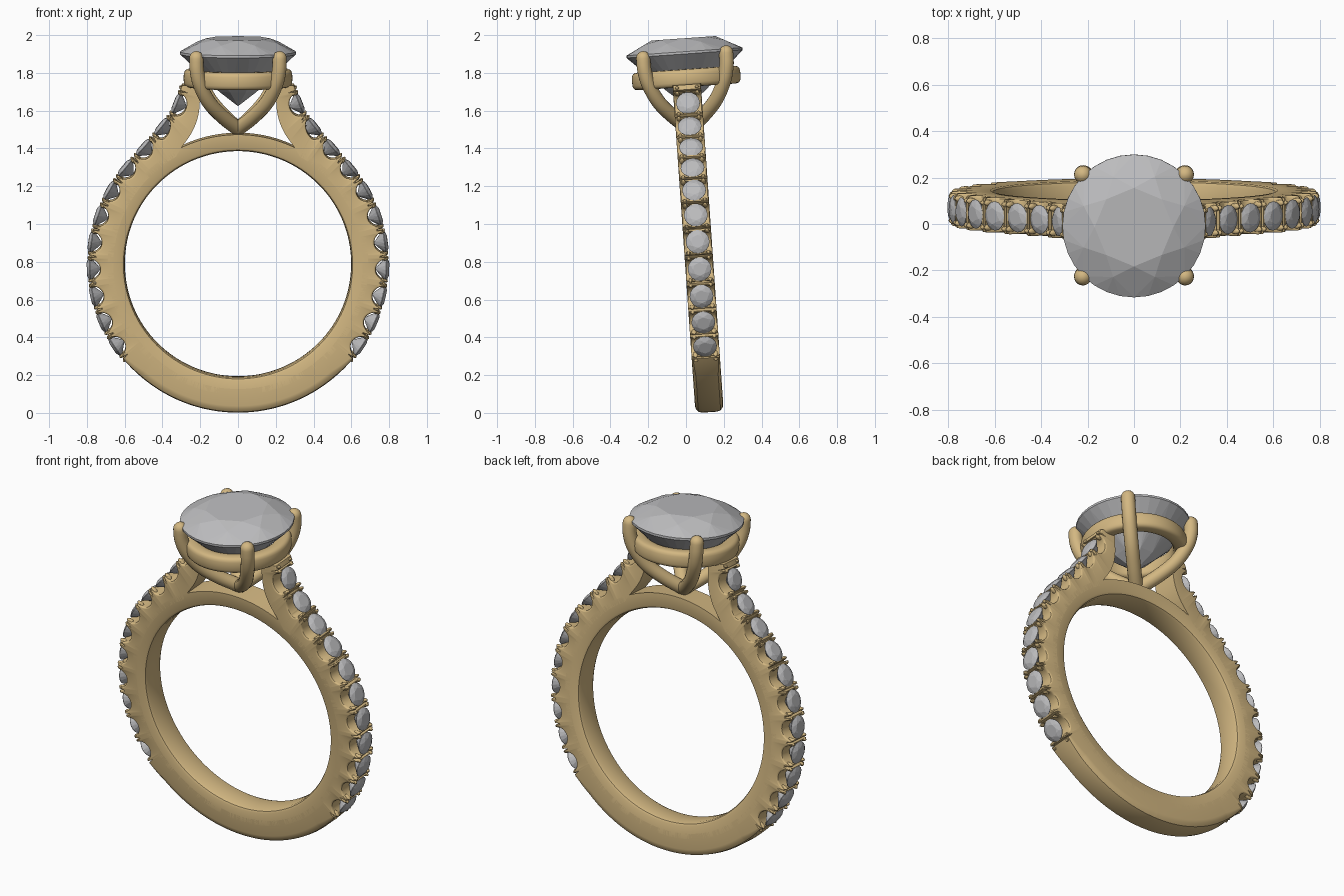
import bpy, bmesh, math
from mathutils import Vector, Matrix

if "Cube" in bpy.data.objects:
    bpy.data.objects.remove(bpy.data.objects["Cube"])

# The whole ring leans slightly towards the front
LEAN = Matrix.Translation((0, 0.07, 0.79)) @ Matrix.Rotation(math.radians(4), 4, 'X')
HALF = 0.075  # half width of the band


def material(name, rgb):
    m = bpy.data.materials.new(name)
    m.diffuse_color = (*rgb, 1)
    m.use_nodes = True
    m.node_tree.nodes["Principled BSDF"].inputs["Base Color"].default_value = m.diffuse_color
    return m


GOLD = material("gold", (0.65, 0.475, 0.222))
STONE = material("clear stone", (0.50, 0.50, 0.51))


def finish(bm, name, mat, smooth=True, mirror=False):
    bmesh.ops.recalc_face_normals(bm, faces=bm.faces)
    me = bpy.data.meshes.new(name)
    bm.to_mesh(me)
    bm.free()
    me.materials.append(mat)
    if smooth:
        me.shade_smooth()
        me.set_sharp_from_angle(angle=math.radians(35))
    ob = bpy.data.objects.new(name, me)
    bpy.context.collection.objects.link(ob)
    ob.matrix_world = LEAN
    if mirror:
        ob.modifiers.new("mirror", 'MIRROR').merge_threshold = 0.0005
    return ob


def bridge(bm, rings, closed=False, cap=(False, False)):
    """Skin a list of equal closed vertex rings."""
    loops = [[bm.verts.new(p) for p in r] for r in rings]
    n = len(loops[0])
    for i in range(len(loops) - (0 if closed else 1)):
        a, b = loops[i], loops[(i + 1) % len(loops)]
        for j in range(n):
            k = (j + 1) % n
            bm.faces.new((a[j], a[k], b[k], b[j]))
    if cap[0]:
        bm.faces.new(loops[0])
    if cap[1]:
        bm.faces.new(loops[-1])


def lathe(name, profile, axis, steps=96):
    """Turn a closed (radius, height) profile around the y or z axis."""
    rings = []
    for i in range(steps):
        a = math.tau * i / steps
        c, s = math.cos(a), math.sin(a)
        rings.append([(r * c, h, r * s) if axis == 'Y' else (r * c, r * s, h)
                      for r, h in profile])
    bm = bmesh.new()
    bridge(bm, rings, closed=True)
    return finish(bm, name, GOLD)


def gem(bm, matrix, sides):
    """Round brilliant of radius 1 built as a convex hull."""
    pts = []
    for n, r, z, turn in ((8, 0.55, 0.25, 0), (8, 0.76, 0.172, 0.5), (sides, 1, 0.02, 0),
                          (sides, 1, -0.02, 0), (8, 0.35, -0.66, 0.5), (1, 0, -0.92, 0)):
        for i in range(n):
            a = math.tau * (i + turn) / n
            pts.append((r * math.cos(a), r * math.sin(a), z))
    verts = [bm.verts.new(matrix @ Vector(p)) for p in pts]
    bmesh.ops.convex_hull(bm, input=verts)


def spline(pts, per=10):
    """Catmull-Rom curve through 2D points."""
    P = [Vector(p) for p in pts]
    P = [2 * P[0] - P[1]] + P + [2 * P[-1] - P[-2]]
    out = []
    for i in range(1, len(P) - 2):
        a, b, c, d = P[i - 1:i + 3]
        for k in range(per):
            t = k / per
            out.append(0.5 * (2 * b + (c - a) * t + (2 * a - 5 * b + 4 * c - d) * t * t
                              + (3 * b - a - 3 * c + d) * t ** 3))
    return out + [P[-2]]


class Path:
    def __init__(self, pts):
        self.p = pts
        self.s = [0]
        for a, b in zip(pts, pts[1:]):
            self.s.append(self.s[-1] + (b - a).length)
        self.length = self.s[-1]

    def at(self, s):
        s = min(max(s, 0), self.length)
        i = 0
        while i < len(self.s) - 2 and self.s[i + 1] < s:
            i += 1
        f = (s - self.s[i]) / (self.s[i + 1] - self.s[i])
        return self.p[i].lerp(self.p[i + 1], f)

    def nearest(self, q):
        i = min(range(len(self.p)), key=lambda k: (self.p[k] - Vector(q)).length)
        return self.s[i]

    def tangent(self, s):
        return (self.at(s + 0.01) - self.at(s - 0.01)).normalized()


# Outer line of the right half of the shank, bottom to shoulder tip
arc = [(0.788 * math.cos(math.radians(a)), 0.788 * math.sin(math.radians(a)))
       for a in range(-90, 36, 5)]
outer = Path(spline(arc + [(0.595, 0.517), (0.505, 0.618), (0.41, 0.728),
                           (0.338, 0.83), (0.297, 0.95)]))
shoulder = Path(spline([(0.33, 0.57), (0.30, 0.62), (0.24, 0.71), (0.207, 0.81), (0.20, 0.95)]))
split = outer.nearest((0.41, 0.728))
s_low, s_high = outer.nearest((0.653, -0.44)), outer.nearest((0.33, 0.85))
COUNT = 11
pitch = (s_high - s_low) / (COUNT - 1)


def notch(s):
    """Depth of the scallop under each small stone and of the slit between them."""
    k = (s - s_low) / pitch
    if k < -0.5 or k > COUNT - 0.5:
        return 0
    d = abs(k - round(k)) * pitch
    w = pitch / 2 - 0.015
    if d < w:
        return 0.058 * math.sqrt(1 - (d / w) ** 2)
    return 0.028 if d > pitch / 2 - 0.005 else 0


# Shank: scalloped half with a shoulder, mirrored
bm = bmesh.new()
rings = []
steps = 520
for i in range(steps + 1):
    s = outer.length * i / steps
    o = outer.at(s)
    if s < split:
        inn = o.normalized() * 0.66
    else:
        inn = shoulder.at((s - split) / (outer.length - split) * shoulder.length)
    u = (o - inn).normalized()
    o = o - u * notch(s)
    plain = min(max((s_low - 0.06 - s) / 0.15, 0), 1)
    c = 0.012 + 0.026 * plain
    half = [(HALF, inn), (HALF, o - u * c), (HALF - 0.1 * c, o - u * 0.56 * c),
            (HALF - 0.42 * c, o - u * 0.14 * c), (HALF - c, o)]
    rings.append([(p.x, y, p.y) for y, p in half] + [(p.x, -y, p.y) for y, p in reversed(half)])
bridge(bm, rings, cap=(False, True))
finish(bm, "shank", GOLD, mirror=True)

# Inner band, which also forms the bridge under the head
lathe("inner_band", [(0.69, -HALF), (0.618, -HALF), (0.607, -0.069), (0.601, -0.055), (0.599, 0),
                     (0.601, 0.055), (0.607, 0.069), (0.618, HALF), (0.69, HALF)], 'Y', 128)

# Small stones along the shank and the beads that hold them
stones, beads = bmesh.new(), bmesh.new()
for k in range(2 * COUNT + 1):
    s = s_low + (k - 1) * pitch / 2
    t, p = outer.tangent(s), outer.at(s)
    T, N = Vector((t.x, 0, t.y)), Vector((t.y, 0, -t.x))
    frame = Matrix((T, Vector((0, -1, 0)), N)).transposed().to_4x4()
    frame.translation = (p.x, 0, p.y)
    if k % 2:
        gem(stones, frame @ Matrix.Translation((0, 0, -0.003)) @ Matrix.Scale(0.063, 4), 16)
    else:
        for dx in (-0.0135, 0.0135):
            for dy in (-0.053, 0.053):
                m = frame @ Matrix.Translation((dx, dy, -0.014)) @ Matrix.Diagonal(
                    (0.011, 0.014, 0.024, 1))
                bmesh.ops.create_uvsphere(beads, u_segments=10, v_segments=6, radius=1, matrix=m)
finish(stones, "shank_stones", STONE, smooth=False, mirror=True)
finish(beads, "shank_beads", GOLD, mirror=True)

# Seat ring under the centre stone
seat = []
for i in range(20):
    a = math.tau * i / 20
    c, s = math.cos(a), math.sin(a)
    seat.append((0.248 + 0.04 * math.copysign(abs(c) ** 0.6, c),
                 0.985 + 0.047 * math.copysign(abs(s) ** 0.6, s)))
lathe("seat_ring", seat, 'Z')

# Centre stone
bm = bmesh.new()
gem(bm, Matrix.Translation((0, 0, 1.119)) @ Matrix.Scale(0.308, 4), 32)
finish(bm, "centre_stone", STONE, smooth=False)

# Four claws rising from the bridge
claw = Path(spline([(0, 0.715), (0.115, 0.785), (0.215, 0.865), (0.282, 0.96),
                    (0.308, 1.04), (0.311, 1.105)]))
bm = bmesh.new()
for q in range(4):
    a = math.radians(45 + 90 * q)
    out = Vector((math.cos(a), math.sin(a), 0))
    side = Vector((-math.sin(a), math.cos(a), 0))
    stations = [(claw.length * i / 28, 0, 0.038) for i in range(29)]
    stations += [(claw.length, 0.038 * math.sin(b), 0.038 * math.cos(b))
                 for b in (0.3, 0.6, 0.9, 1.2, 1.45)]
    rings = []
    for s, extra, r in stations:
        t = claw.tangent(s)
        p = claw.at(s) + t * extra
        T = out * t.x + Vector((0, 0, t.y))
        N = T.cross(side)
        centre = out * p.x + Vector((0, 0, p.y))
        rings.append([centre + (side * math.cos(b) + N * math.sin(b)) * r
                      for b in (math.tau * j / 18 for j in range(18))])
    bridge(bm, rings, cap=(True, True))
finish(bm, "claws", GOLD)
